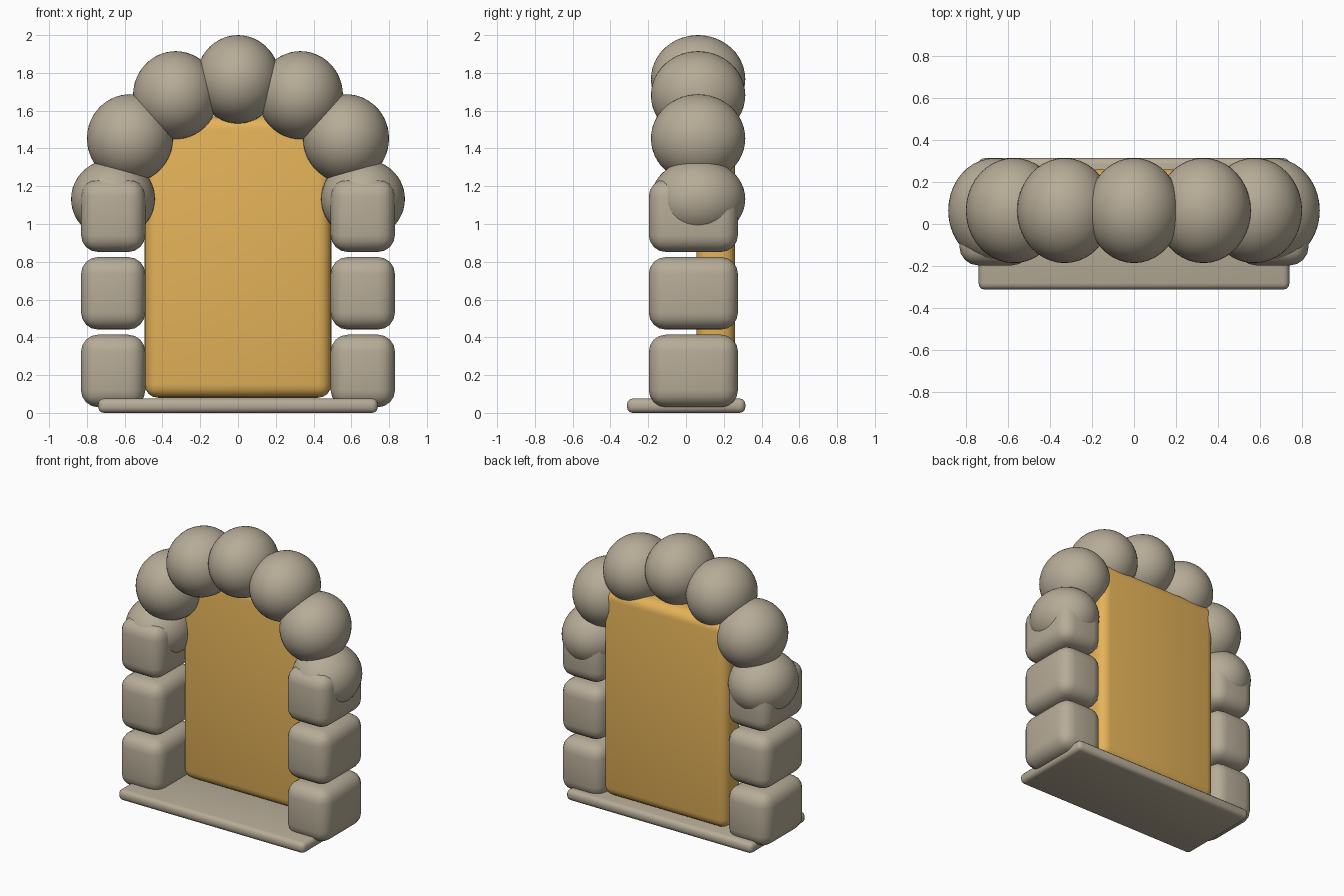
import bpy
import math

if "Cube" in bpy.data.objects:
    bpy.data.objects.remove(bpy.data.objects["Cube"])


def material(name, color):
    m = bpy.data.materials.new(name)
    m.diffuse_color = (*color, 1)
    m.use_nodes = True
    m.node_tree.nodes["Principled BSDF"].inputs["Base Color"].default_value = m.diffuse_color
    return m


STONE = material("stone", (0.47, 0.41, 0.31))
GOLD = material("gold", (0.78, 0.45, 0.10))


def rounded_box(name, lo, hi, bevel, segments, mat):
    size = [b - a for a, b in zip(lo, hi)]
    center = [(a + b) / 2 for a, b in zip(lo, hi)]
    bpy.ops.mesh.primitive_cube_add(size=1, location=center)
    ob = bpy.context.object
    ob.name = name
    ob.scale = size
    bpy.ops.object.transform_apply(location=False, rotation=False, scale=True)
    mod = ob.modifiers.new("bevel", 'BEVEL')
    mod.width = bevel
    mod.segments = segments
    bpy.ops.object.modifier_apply(modifier="bevel")
    ob.data.materials.append(mat)
    bpy.ops.object.shade_smooth()
    return ob


def boulder(name, x, z, rx, rz):
    bpy.ops.mesh.primitive_ico_sphere_add(subdivisions=4, radius=1, location=(x, 0.064, z))
    ob = bpy.context.object
    ob.name = name
    ob.scale = (rx, 0.25, rz)
    bpy.ops.object.transform_apply(location=False, rotation=False, scale=True)
    ob.data.materials.append(STONE)
    bpy.ops.object.shade_smooth()
    return ob


# Door sill and door panel
rounded_box("sill", (-0.74, -0.312, 0), (0.74, 0.314, 0.076), 0.03, 3, STONE)
rounded_box("door_panel", (-0.494, 0.055, 0.08), (0.494, 0.26, 1.57), 0.07, 4, GOLD)

# Pillar blocks on both sides
for side, label in ((-1, "left"), (1, "right")):
    for i in range(3):
        z = 0.222 + 0.411 * i
        x = 0.661 * side
        rounded_box(f"{label}_pillar_block_{i + 1}",
                    (x - 0.17, -0.197, z - 0.192), (x + 0.17, 0.275, z + 0.192),
                    0.09, 4, STONE)

# Arch of round boulders, mirrored about the keystone
boulder("keystone", 0, 1.766, 0.222, 0.234)
arch = [(0.33, 1.682, 0.226, 0.233), (0.572, 1.453, 0.228, 0.234), (0.662, 1.132, 0.222, 0.212)]
for side, label in ((-1, "left"), (1, "right")):
    for i, (x, z, rx, rz) in enumerate(arch):
        boulder(f"{label}_arch_stone_{i + 1}", x * side, z, rx, rz)
